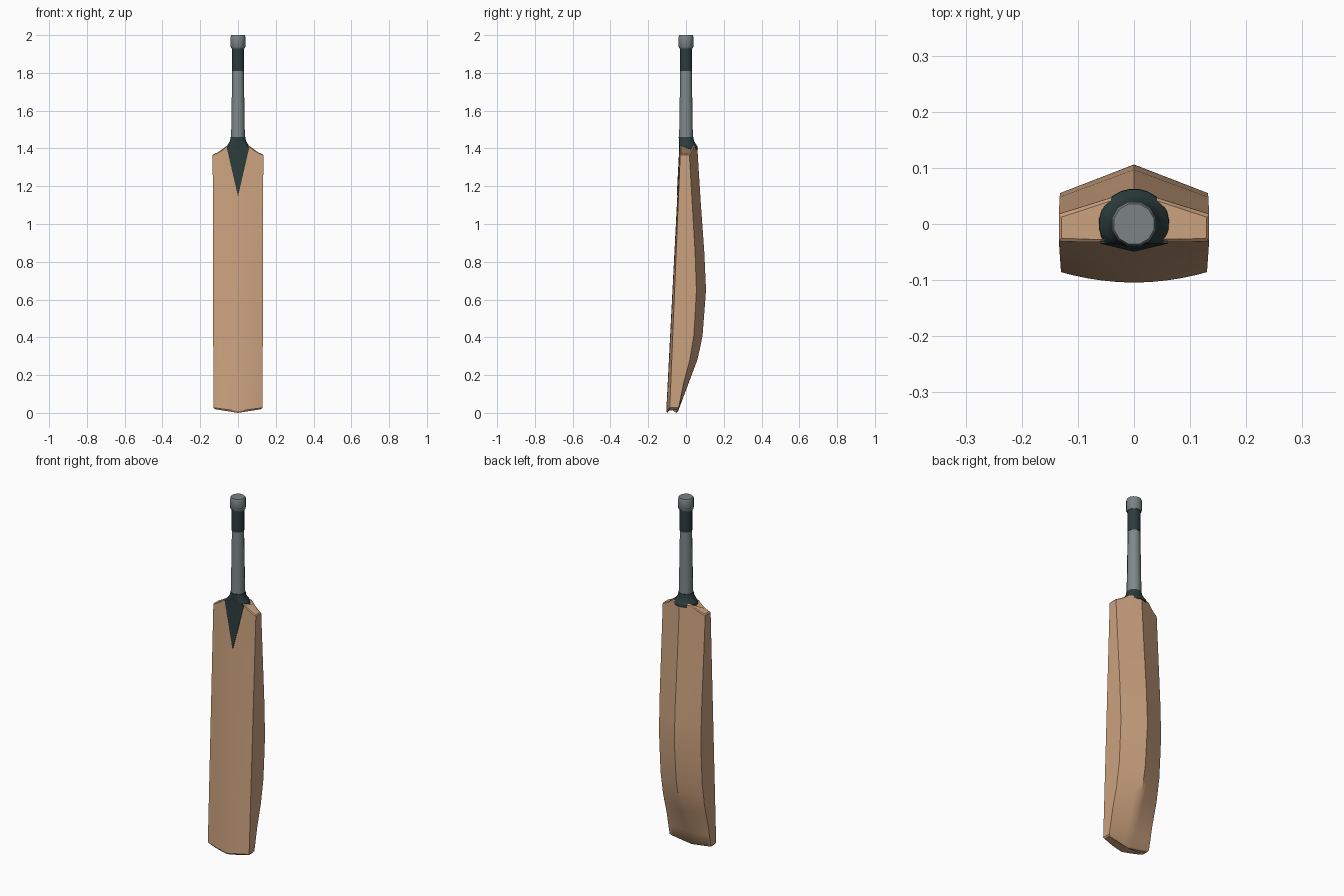
import bpy, math

if "Cube" in bpy.data.objects:
    bpy.data.objects.remove(bpy.data.objects["Cube"])

def material(name, rgb):
    m = bpy.data.materials.new(name)
    m.diffuse_color = (*rgb, 1)
    m.use_nodes = True
    m.node_tree.nodes["Principled BSDF"].inputs["Base Color"].default_value = m.diffuse_color
    return m

WOOD = material("willow wood", (0.60, 0.36, 0.21))
GREY = material("grey rubber", (0.21, 0.25, 0.25))
DARK = material("dark binding", (0.025, 0.045, 0.045))
CAP = material("cap grey", (0.20, 0.225, 0.23))

def make(name, verts, faces, mat, angle=32):
    me = bpy.data.meshes.new(name)
    me.from_pydata(verts, [], faces)
    me.materials.append(mat)
    ob = bpy.data.objects.new(name, me)
    bpy.context.collection.objects.link(ob)
    bpy.ops.object.select_all(action='DESELECT')
    ob.select_set(True)
    bpy.context.view_layer.objects.active = ob
    bpy.ops.object.mode_set(mode='EDIT')
    bpy.ops.mesh.select_all(action='SELECT')
    bpy.ops.mesh.normals_make_consistent(inside=False)
    bpy.ops.object.mode_set(mode='OBJECT')
    bpy.ops.object.shade_smooth_by_angle(angle=math.radians(angle))
    return ob

def loft(name, rings, mat, angle=32):
    """Skin a stack of equal rings and cap both ends."""
    n = len(rings[0])
    faces = [(r * n + i, r * n + (i + 1) % n, (r + 1) * n + (i + 1) % n, (r + 1) * n + i)
             for r in range(len(rings) - 1) for i in range(n)]
    last = (len(rings) - 1) * n
    faces += [tuple(range(n))[::-1], tuple(range(last, last + n))]
    return make(name, [v for r in rings for v in r], faces, mat, angle)

def lerp(table, x):
    for (a, p), (b, q) in zip(table, table[1:]):
        if x <= b:
            return p + (q - p) * max(0, (x - a) / (b - a))
    return table[-1][1]

# Blade profiles: bowed face, side edge and back spine
EDGE = [(0.0, -0.045), (0.03, -0.038), (0.16, -0.012), (0.28, 0.02), (0.42, 0.043),
        (0.65, 0.055), (0.85, 0.048), (1.38, 0.017)]
SPINE = [(0.0, -0.045), (0.03, -0.034), (0.16, 0.015), (0.28, 0.06), (0.40, 0.087),
         (0.65, 0.106), (0.85, 0.097), (1.1, 0.079), (1.4, 0.06)]
SHOULDER = [(0.0, 1.415), (0.06, 1.415), (0.085, 1.395), (0.11, 1.38), (0.135, 1.37)]

def front_y(u, z):
    return (-0.105 + 0.0514 * z) + (0.018 - 0.010 * z) * u * u

def back_y(u, z):
    s = lerp(SPINE, z)
    return s + (lerp(EDGE, z) - s) * abs(u)

US = [-1, -0.82, -0.63, -0.45, -0.22, 0, 0.22, 0.45, 0.63, 0.82, 1]

def blade_ring(z_of, inset=0.0):
    ring = []
    for us, fy, d in ((US, front_y, inset), (US[::-1], back_y, -inset)):
        for u in us:
            z = z_of(u)
            x = u * (0.130 + 0.004 * min(z, 1.37) / 1.37 - inset)
            ring.append((x, fy(u, z) + d, z))
    return ring

rings = [blade_ring(lambda u: 0.020 * abs(u), 0.006),
         blade_ring(lambda u: 0.010 + 0.018 * abs(u))]
for h in (0.09, 0.16, 0.22, 0.28, 0.34, 0.41, 0.52, 0.65, 0.75, 0.85, 1.1, 1.3):
    rings.append(blade_ring(lambda u: h))
rings.append(blade_ring(lambda u: lerp(SHOULDER, abs(u) * 0.135) - 0.006))
rings.append(blade_ring(lambda u: lerp(SHOULDER, abs(u) * 0.135), 0.005))
loft("blade", rings, WOOD)

# Splice: thin dark wedge on the face, pointing down
verts, faces = [], []
for k in range(7):
    z = 1.15 + 0.26 * k / 6
    for s in (-1, 0, 1):
        x = s * (0.001 + 0.060 * k / 6)
        verts += [(x, front_y(x / 0.134, z) - 0.003, z), (x, front_y(x / 0.134, z) + 0.003, z)]
loft("splice", [[verts[k * 6 + i] for i in (0, 2, 4, 5, 3, 1)] for k in range(7)], DARK)

def lathe(name, profile, mat, sides=12, flat=None):
    """Turned part; flat gives the front limit of each ring."""
    rings = []
    for j, (r, z) in enumerate(profile):
        lim = flat[j] if flat else -1
        rings.append([(r * math.cos(a), max(lim, r * math.sin(a)), z)
                      for a in (2 * math.pi * (i + 0.5) / sides for i in range(sides))])
    return loft(name, rings, mat)

# Collar flares from the handle to the shoulders, flattened flush with the face
lathe("collar", [(0.063, 1.395), (0.062, 1.41), (0.051, 1.425), (0.043, 1.44), (0.039, 1.46)],
      DARK, 24, [-0.036, -0.036, -0.036, -0.037, -0.039])
# Handle, grip band and end cap
lathe("handle", [(0.037, 1.44), (0.037, 1.50), (0.032, 1.81)], GREY)
lathe("grip_band", [(0.0335, 1.81), (0.0335, 1.935)], DARK)
lathe("end_cap", [(0.036, 1.93), (0.041, 1.938), (0.041, 1.99), (0.037, 2.0)], CAP)
